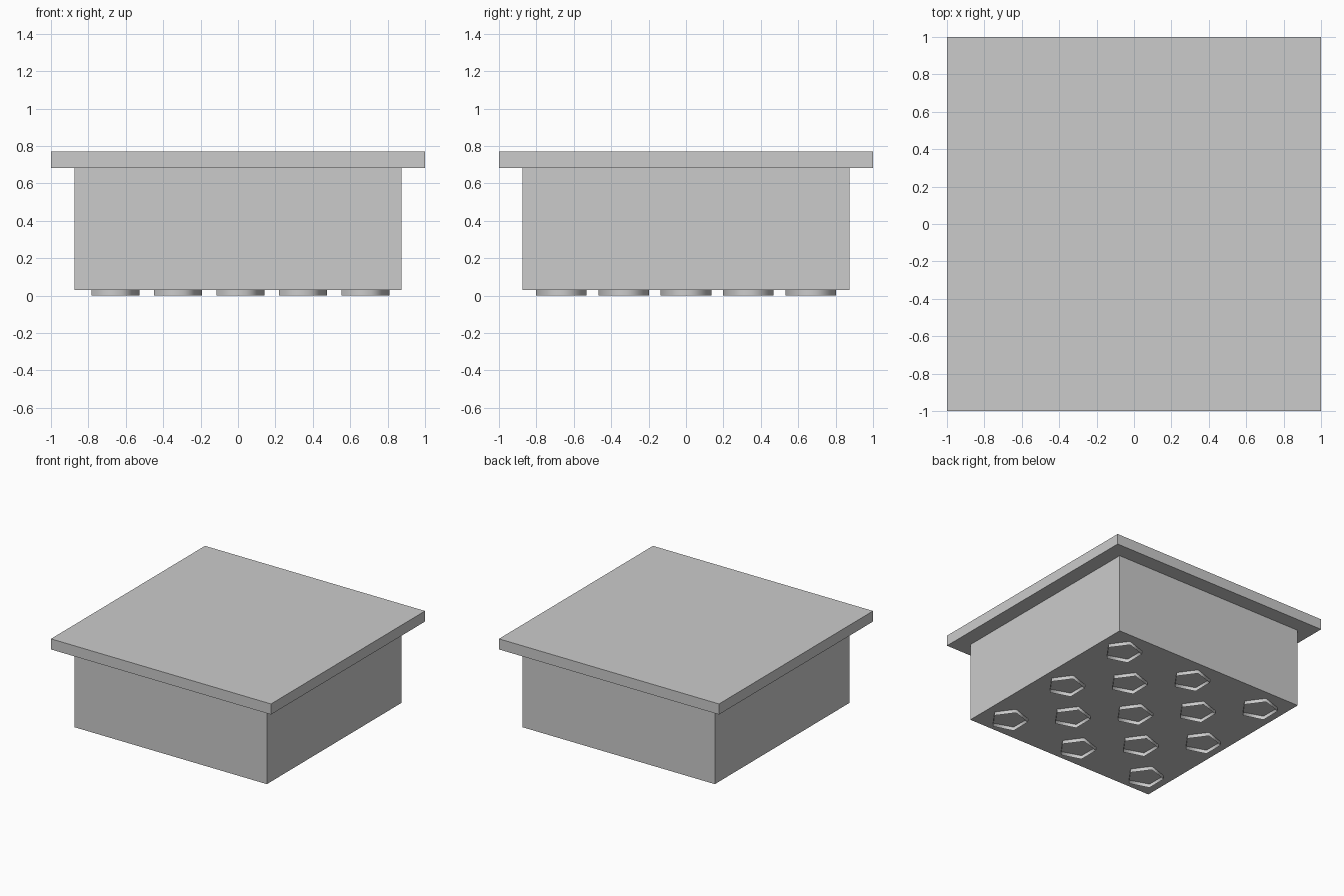
import bpy, math

if "Cube" in bpy.data.objects:
    bpy.data.objects.remove(bpy.data.objects["Cube"])


def box(name, half, z0, z1):
    bpy.ops.mesh.primitive_cube_add(size=1, location=(0, 0, (z0 + z1) / 2))
    ob = bpy.context.object
    ob.name = name
    ob.scale = (2 * half, 2 * half, z1 - z0)
    bpy.ops.object.transform_apply(location=False, rotation=False, scale=True)
    return ob


BODY_BOTTOM, LID_BOTTOM, TOP = 0.03, 0.683, 0.77

# Square body and overhanging lid slab
box("body", 0.875, BODY_BOTTOM, LID_BOTTOM)
box("lid", 1.0, LID_BOTTOM, TOP)

# Low open five-sided rings under the body, in a staggered 5 x 5 pattern
STEP = 0.334
for i in range(-2, 3):
    for j in range(-2, 3):
        if (i + j) % 2:
            continue
        # Blender's first circle vertex points along +y; turn it to +x
        bpy.ops.mesh.primitive_cylinder_add(
            vertices=5, radius=0.142, depth=BODY_BOTTOM, end_fill_type='NOTHING',
            location=(i * STEP, j * STEP, BODY_BOTTOM / 2),
            rotation=(0, 0, -math.pi / 2))
        ring = bpy.context.object
        ring.name = f"foot_ring_{i + 3}_{j + 3}"
        bpy.ops.object.shade_smooth()
